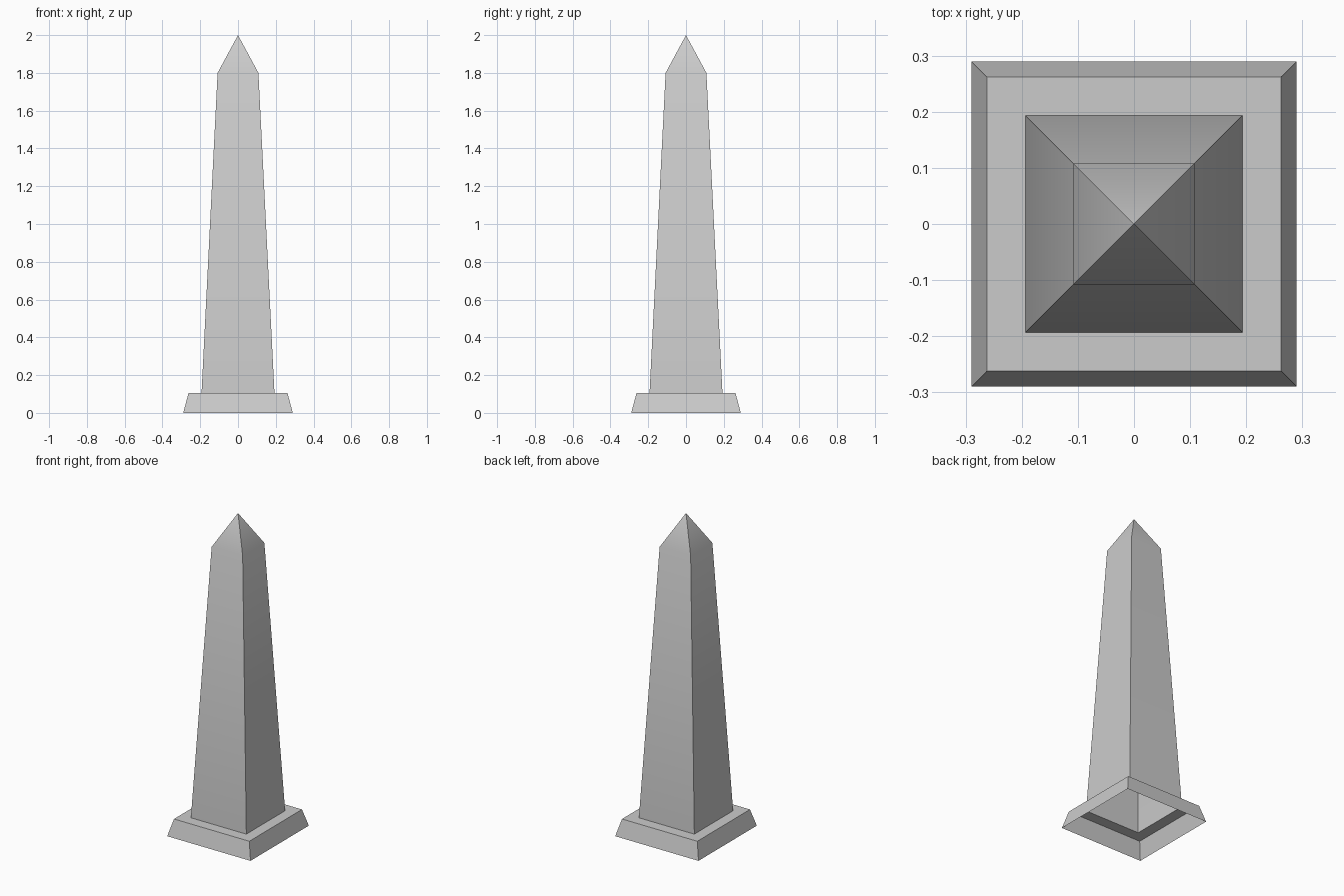
import bpy, bmesh
from math import radians

if "Cube" in bpy.data.objects:
    bpy.data.objects.remove(bpy.data.objects["Cube"])


def square_shell(name, profile):
    """Loft square rings through (half_width, z) points; zero width makes a tip."""
    bm = bmesh.new()
    rings = []
    for w, z in profile:
        corners = [(-w, -w, z), (w, -w, z), (w, w, z), (-w, w, z)]
        rings.append([bm.verts.new(c) for c in (corners if w else corners[:1])])
    for low, high in zip(rings, rings[1:]):
        for i in range(4):
            j = (i + 1) % 4
            top = [high[j], high[i]] if len(high) == 4 else high
            bm.faces.new([low[i], low[j]] + top)
    mesh = bpy.data.meshes.new(name)
    bm.to_mesh(mesh)
    bm.free()
    obj = bpy.data.objects.new(name, mesh)
    bpy.context.collection.objects.link(obj)
    # soft blend from shaft to tip, crisp corners
    bpy.ops.object.select_all(action='DESELECT')
    obj.select_set(True)
    bpy.context.view_layer.objects.active = obj
    bpy.ops.object.shade_smooth_by_angle(angle=radians(30))
    return obj


# Sloped plinth with a flat ledge, open underneath
square_shell("plinth", [(0.29, 0), (0.262, 0.105), (0.193, 0.105)])

# Hollow tapered shaft with a pyramid tip
square_shell("shaft", [(0.193, 0.105), (0.108, 1.8), (0, 2.0)])
